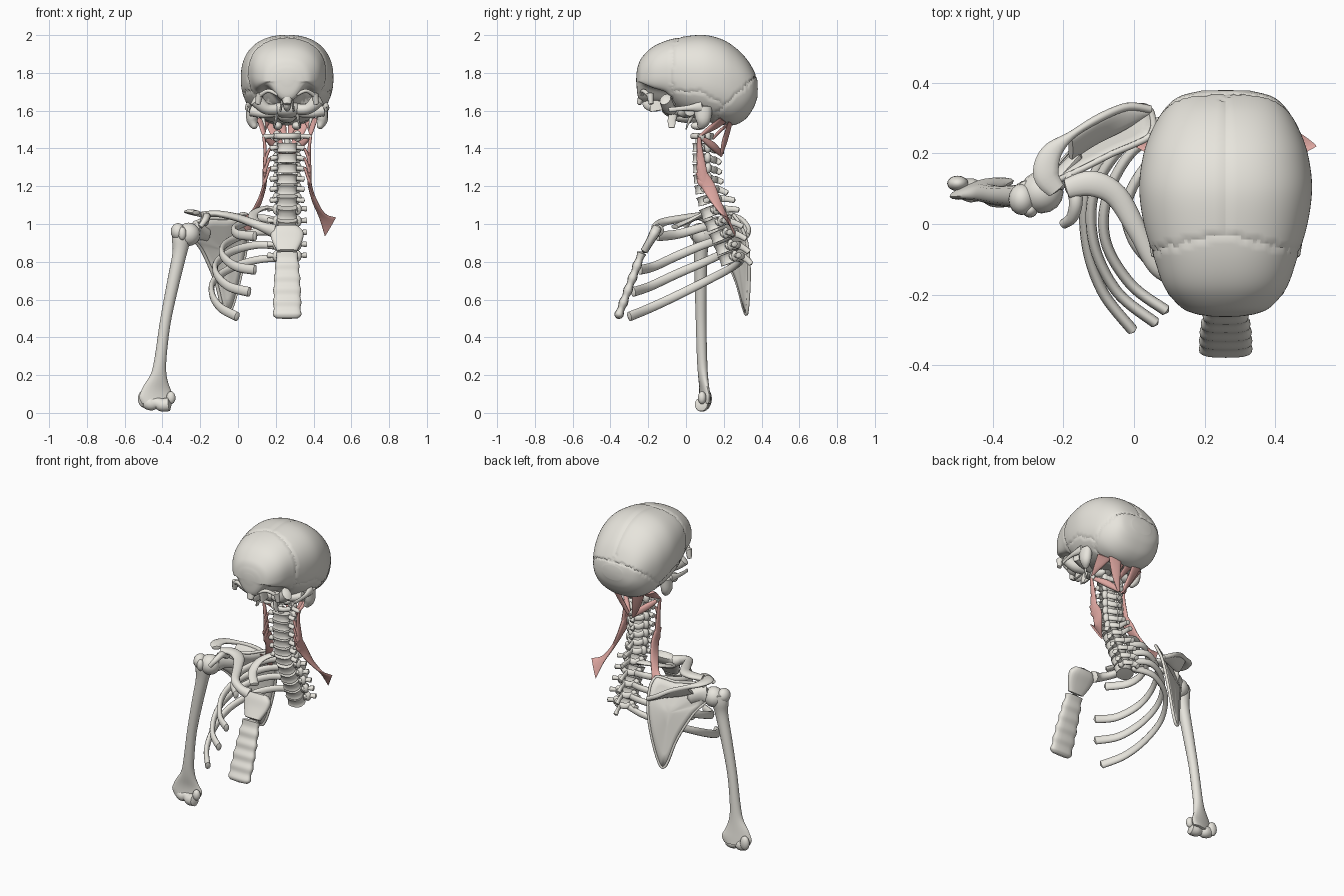
import bpy, bmesh, math, random
from mathutils import Vector, Matrix

random.seed(4)
CX = 0.26  # mid-line of the body
muscle = bpy.data.materials.new("muscle_red")
muscle.diffuse_color = (0.72, 0.38, 0.35, 1)
bone = bpy.data.materials.new("bone")
bone.diffuse_color = (0.80, 0.78, 0.72, 1)


def finish(bm, name, mat=bone, angle=50):
    bmesh.ops.recalc_face_normals(bm, faces=bm.faces)
    me = bpy.data.meshes.new(name)
    bm.to_mesh(me)
    bm.free()
    me.materials.append(mat)
    ob = bpy.data.objects.new(name, me)
    bpy.context.collection.objects.link(ob)
    bpy.ops.object.select_all(action='DESELECT')
    ob.select_set(True)
    bpy.context.view_layer.objects.active = ob
    bpy.ops.object.shade_smooth_by_angle(angle=math.radians(angle))
    return ob


def spline(rows, steps, closed=False):
    """Catmull-Rom through rows of numbers."""
    out, n = [], len(rows)
    for i in range(n if closed else n - 1):
        q = [rows[(i + k) % n] if closed else rows[min(max(i + k, 0), n - 1)] for k in (-1, 0, 1, 2)]
        for j in range(steps):
            t = j / steps
            out.append([0.5 * (2*b + (c-a)*t + (2*a-5*b+4*c-d)*t*t + (3*b-a-3*c+d)*t**3) for a, b, c, d in zip(*q)])
    if not closed:
        out.append(list(rows[-1]))
    return out


def ring(p, seg):
    for k in range(seg):
        c, s = math.cos(2*math.pi*k/seg), math.sin(2*math.pi*k/seg)
        yield math.copysign(abs(c)**(2/p), c), math.copysign(abs(s)**(2/p), s)


def skin(bm, rings, e0, e1):
    vs = [[bm.verts.new(v) for v in r] for r in rings]
    n = len(vs[0])
    for r, s in zip(vs, vs[1:]):
        for k in range(n):
            bm.faces.new((r[k], r[(k+1) % n], s[(k+1) % n], s[k]))
    for r, e in ((vs[0], e0), (vs[-1], e1)):
        if e is not None:
            tip = bm.verts.new(e)
            for k in range(n):
                bm.faces.new((r[k], r[(k+1) % n], tip))


def sweep(bm, pts, up=(0, 0, 1), steps=5, seg=12, p=2, cap=0.4, r=None):
    """Tube through rows (x, y, z, half width, half thickness)."""
    rows = spline([tuple(q) + (tuple(r) if r else ()) for q in pts], steps)
    P = [Vector(q[:3]) for q in rows]
    rings = []
    for i, q in enumerate(rows):
        t = (P[min(i+1, len(P)-1)] - P[max(i-1, 0)]).normalized()
        side = t.cross(Vector(up)).normalized()
        nrm = side.cross(t)
        a, b = max(q[3], .002), max(q[4], .002)
        rings.append([P[i] + side*a*u + nrm*b*v for u, v in ring(p, seg)])
    d0, d1 = (P[0]-P[1]).normalized(), (P[-1]-P[-2]).normalized()
    skin(bm, rings, P[0]+d0*cap*rows[0][4], P[-1]+d1*cap*rows[-1][4])


def ribbon(bm, rows, steps=6):
    """Flat band through rows (edge A xyz, edge B xyz, half thickness)."""
    rows = spline(rows, steps)
    A, B = [Vector(q[:3]) for q in rows], [Vector(q[3:6]) for q in rows]
    C = [(a+b)/2 for a, b in zip(A, B)]
    rings = []
    for i, q in enumerate(rows):
        t = C[min(i+1, len(C)-1)] - C[max(i-1, 0)]
        nrm = t.cross(A[i]-B[i]).normalized()
        rings.append([C[i] + (A[i]-B[i])/2*u + nrm*q[6]*v for u, v in ring(2.3, 14)])
    skin(bm, rings, C[0], C[-1])


def blob(bm, c, r):
    m = Matrix.Translation(c) @ Matrix.Diagonal((*r, 1))
    bmesh.ops.create_uvsphere(bm, u_segments=16, v_segments=10, radius=1, matrix=m)


# Cranium: lofted front to back, then parted into bones along jagged sutures
sections = [(-.262, .04, 1.73, 1.80), (-.255, .085, 1.675, 1.835), (-.235, .128, 1.65, 1.88), (-.18, .173, 1.645, 1.935),
            (-.10, .202, 1.63, 1.972), (0, .232, 1.575, 1.994), (.1, .245, 1.545, 2.0), (.19, .235, 1.525, 1.978),
            (.26, .212, 1.525, 1.935), (.32, .178, 1.56, 1.875), (.36, .135, 1.62, 1.81), (.378, .07, 1.67, 1.76)]
rings = []
for y, w, lo, hi in spline(sections, 9):
    row = []
    for u, v in ring(2.3, 120):
        x, z = w*u, (lo+hi)/2 + (hi-lo)/2*v
        if y < -.05 and v < 0:  # eye socket roofs
            z += .055*math.exp(-((abs(x)-.10)/.05)**2)*min(1, -v*1.6)*min(1, (-.05-y)/.06)
        row.append((CX+x, y, z))
    rings.append(row)
skull = bmesh.new()
skin(skull, rings, (CX, -.264, 1.76), (CX, .38, 1.715))


def bone_of(c):
    x, y, z = (k + random.uniform(-.006, .006) for k in c)
    if y > .17 and z < 1.62 + (y-.2)*.95:
        return "occipital_bone"
    if z < 1.70 - max(0, y-.08)*.6 and y > -.07:
        return "temporal_bone_left" if x > CX else "temporal_bone_right"
    if y < -.03 - abs(x-CX)*.22:
        return "frontal_bone"
    return "parietal_bone_left" if x > CX else "parietal_bone_right"


groups = [bone_of(f.calc_center_median()) for f in skull.faces]
for name in sorted(set(groups)):
    part = skull.copy()
    part.faces.ensure_lookup_table()
    bmesh.ops.delete(part, geom=[f for f, g in zip(list(part.faces), groups) if g != name], context='FACES')
    for v in part.verts:
        if v.is_boundary:
            v.co += (Vector((CX, .06, 1.76)) - v.co).normalized()*.004
    finish(part, name)
skull.free()

# Skull base
bm = bmesh.new()
blob(bm, (CX, -.05, 1.61), (.08, .08, .05))
blob(bm, (CX, .01, 1.57), (.05, .09, .035))
blob(bm, (CX, -.17, 1.635), (.022, .06, .04))
sweep(bm, [(CX, -.235, 1.67, .03, .02), (CX, -.25, 1.635, .02, .012)], up=(0, 1, 0))
for s in (-1, 1):
    X = lambda o: CX + s*o
    sweep(bm, [(X(.03), -.07, 1.61, .03, .03), (X(.11), -.09, 1.61, .035, .03), (X(.165), -.11, 1.66, .03, .04)])
    sweep(bm, [(X(.05), -.06, 1.61, .02, .012), (X(.06), -.075, 1.55, .022, .007), (X(.07), -.075, 1.51, .016, .005)], up=(1, 0, 0))
    sweep(bm, [(X(.025), -.16, 1.66, .03, .008), (X(.035), -.15, 1.60, .04, .006)], up=(1, 0, 0))
    sweep(bm, [(X(.145), -.19, 1.69, .02, .02), (X(.155), -.185, 1.635, .014, .012)], up=(0, 1, 0))
    sweep(bm, [(X(.05), -.235, 1.685, .012, .01), (X(.10), -.225, 1.705, .012, .01), (X(.145), -.195, 1.68, .012, .012)])
    sweep(bm, [(X(.2), .08, 1.62, .02, .03), (X(.212), .02, 1.615, .012, .016), (X(.212), -.04, 1.61, .007, .012), (X(.205), -.09, 1.605, .006, .012)])
    sweep(bm, [(X(.185), .09, 1.62, .05, .03), (X(.185), .09, 1.55, .04, .03), (X(.17), .075, 1.51, .016, .014)], up=(1, 0, 0))
    sweep(bm, [(X(.13), .03, 1.57, .012, .012), (X(.12), .01, 1.53, .006, .006), (X(.115), 0, 1.50, .003, .003)], up=(1, 0, 0))
    sweep(bm, [(X(.19), .02, 1.60, .03, .03), (X(.12), -.0, 1.585, .03, .025), (X(.05), -.03, 1.59, .02, .02)])
    blob(bm, (X(.05), .065, 1.52), (.025, .04, .022))
finish(bm, "skull_base")

# Vertebrae: seven of the neck, five of the chest
levels = [(.07, 1.465), (.07, 1.405), (.07, 1.35), (.072, 1.295), (.075, 1.24), (.082, 1.185), (.095, 1.125),
          (.118, 1.062), (.143, .998), (.17, .935), (.195, .873), (.217, .815)]
for i, (y, z) in enumerate(levels):
    y0, z0 = levels[max(i-1, 0)]
    y1, z1 = levels[min(i+1, 11)]
    ax = Vector((0, y1-y0, z1-z0)).normalized()
    bk = Vector((0, -ax.z, ax.y))           # towards the back
    chest = i >= 7
    O = Vector((CX, y, z))
    at = lambda o, b, d: tuple(O + Vector((o, 0, 0)) + bk*b + ax*d)
    bm = bmesh.new()
    if i:
        w, h = (.056, .023) if not chest else (.054, .027)
        d = .037 if not chest else .044
        sweep(bm, [at(0, 0, k*h) + (w*f, d*f) for k, f in ((-1, 1), (-.4, .9), (.4, .9), (1, 1))], up=bk, p=2.4, seg=18, cap=.05)
    else:  # ring shaped first vertebra
        sweep(bm, [at(-.06, 0, 0), at(-.03, -.03, 0), at(.03, -.03, 0), at(.06, 0, 0)], up=ax, r=(.014, .016))
    if i == 1:
        sweep(bm, [at(0, 0, 0) + (.02, .02), at(0, -.005, -.07) + (.014, .014)], up=bk)
    arch = .085 if i else .07
    drop = .012 if i else 0
    for s in (-1, 1):
        span = .125 if i == 0 else (.10 if chest else .088)
        sweep(bm, [at(s*.045, .02, 0), at(s*.05, .05, .0), at(s*.03, arch-.012, drop), at(0, arch, drop)], up=ax, r=(.011, .018))
        back = .065 if chest else .012
        sweep(bm, [at(s*.04, .03, 0) + (.016, .014), at(s*(span-.03), back*.8, 0) + (.014, .012),
                   at(s*span, back, .004) + (.017, .015)], up=ax)
        blob(bm, at(s*.055, .045, 0), (.022, .018, .03))
    if i:
        L = [0, .125, .11, .11, .115, .13, .155, .155, .14, .13, .12, .11][i]
        fall = .02 if i < 5 else (.035 if i < 8 else .06)
        sweep(bm, [at(0, arch-.01, .01) + (.010, .02), at(0, (arch+L)/2, .01+fall*.5) + (.009, .016),
                   at(0, L, .01+fall) + (.014, .015)], up=ax)
    finish(bm, ("neck_vertebra_%d" % (i+1)) if not chest else "chest_vertebra_%d" % (i-6))

# Right ribs
ribs = [[(.22, .17, 1.07), (.15, .18, 1.085), (.085, .11, 1.06), (.09, .02, 1.02), (.16, -.06, .985)],
        [(.22, .20, 1.01), (.13, .23, 1.03), (.04, .17, 1.01), (-.02, .06, .975), (.0, -.05, .945), (.09, -.15, .935)],
        [(.22, .225, .945), (.12, .265, .96), (.0, .21, .93), (-.075, .08, .885), (-.08, -.05, .83), (-.01, -.17, .775), (.09, -.245, .757)],
        [(.22, .25, .88), (.11, .285, .89), (-.02, .23, .86), (-.11, .10, .80), (-.115, -.05, .735), (-.05, -.19, .67), (.06, -.28, .64)],
        [(.22, .27, .82), (.1, .295, .81), (-.04, .235, .765), (-.13, .1, .695), (-.135, -.05, .62), (-.09, -.19, .555), (-.005, -.3, .51)]]
for i, path in enumerate(ribs):
    bm = bmesh.new()
    n = len(path) - 1
    sweep(bm, [q + ((.014 + .002*k/n, .019 + .007*k/n) if i else (.026, .012)) for k, q in enumerate(path)], steps=8)
    blob(bm, path[0], (.02, .018, .018))
    finish(bm, "rib_%d" % (i+1))

# Breastbone
bm = bmesh.new()
sweep(bm, [(CX, -.15, .985, .06, .024), (CX, -.165, .955, .087, .027), (CX, -.19, .91, .08, .022), (CX, -.222, .855, .052, .02)],
      up=(0, 1, 0), p=3, seg=20)
finish(bm, "breastbone_top")
bm = bmesh.new()
rows = []
for k in range(11):
    t = k/10
    notch = .003*math.cos(k*math.pi)
    w = .056 + .017*math.sin(min(1, t*1.2)*math.pi/2) + notch
    rows.append((CX, -.235 - .12*t, .845 - .325*t, w, .022 + notch))
rows.append((CX, -.36, .503, .06, .016))
sweep(bm, rows, up=(0, 1, 0), p=3, seg=20, steps=4)
finish(bm, "breastbone_body")

# Collarbone
bm = bmesh.new()
sweep(bm, [(.185, -.15, .965, .034, .036), (.13, -.155, .985, .026, .026), (.065, -.12, 1.01, .026, .022), (.01, -.02, 1.03, .028, .02),
           (-.05, .08, 1.045, .033, .019), (-.12, .115, 1.055, .036, .017), (-.19, .10, 1.05, .028, .016)], seg=16)
finish(bm, "collarbone")

# Shoulder blade: dished plate, thick rim, ridge, hook and socket
rim = [(.045, .25, 1.05), (.05, .315, .93), (.02, .335, .75), (-.035, .325, .55), (-.075, .31, .54), (-.12, .265, .70),
       (-.19, .19, .86), (-.24, .13, .93), (-.23, .12, 1.0), (-.16, .15, 1.03), (-.06, .2, 1.03)]
loop = [Vector(q) for q in spline(rim, 5, closed=True)]
mid = Vector((-.07, .275, .86))
bm = bmesh.new()
skin(bm, [[mid.lerp(v, f) for v in loop] for f in (1, .75, .5, .25)], None, mid)
ob = finish(bm, "shoulder_blade_plate")
mod = ob.modifiers.new("thickness", 'SOLIDIFY')
mod.thickness, mod.offset = .012, 0
bm = bmesh.new()
sweep(bm, [tuple(v) for v in loop[::2]] + [tuple(loop[0])], up=(.4, -.8, .2), r=(.009, .009), steps=2, seg=8)
ridge = [(.045, .325, .94), (-.02, .332, .975), (-.1, .30, 1.02), (-.18, .25, 1.045)]
base = [(.04, .31, .93), (-.03, .265, .95), (-.11, .225, .96), (-.18, .18, .98)]
ribbon(bm, [a + b + (.012,) for a, b in zip(ridge, base)])
sweep(bm, [q + (.012, .014) for q in ridge] + [(-.235, .20, 1.06, .03, .014), (-.25, .14, 1.065, .036, .013), (-.22, .095, 1.06, .026, .012)])
sweep(bm, [(-.18, .14, 1.01, .024, .024), (-.165, .07, 1.04, .02, .02), (-.175, .02, 1.02, .017, .016), (-.2, .0, .985, .014, .013)])
sweep(bm, [(-.16, .19, .95, .02, .04), (-.2, .145, .96, .024, .045), (-.225, .12, .96, .034, .06)])
finish(bm, "shoulder_blade_ridge")

# Upper arm bone
bm = bmesh.new()
sweep(bm, [(-.295, .08, .97, .045, .045), (-.30, .08, .92, .05, .045), (-.31, .078, .84, .038, .036), (-.345, .078, .68, .033, .032),
           (-.385, .08, .48, .029, .028), (-.41, .085, .29, .032, .027), (-.42, .09, .2, .044, .025), (-.43, .097, .13, .076, .021),
           (-.432, .1, .085, .094, .022), (-.432, .1, .05, .08, .026)], up=(-.25, 1, 0), seg=18)
blob(bm, (-.262, .09, .945), (.062, .06, .062))
blob(bm, (-.318, .07, .96), (.038, .045, .045))
blob(bm, (-.295, .04, .95), (.022, .022, .035))
sweep(bm, [(-.49, .10, .06, .028, .034), (-.46, .095, .048, .034, .036), (-.43, .09, .052, .026, .03), (-.40, .085, .042, .036, .036),
           (-.365, .08, .045, .034, .036)], seg=14)
blob(bm, (-.5, .115, .075), (.03, .022, .045))
blob(bm, (-.355, .085, .08), (.024, .022, .034))
finish(bm, "upper_arm_bone")

# Neck muscles, mirrored about the mid-line: bands given by their two edges
slips = [(.125, .07, 1.46), (.092, .065, 1.40), (.092, .068, 1.35), (.092, .07, 1.30)]
belly = [(.118, .05, 1.27, .118, .10, 1.29, .011), (.124, .085, 1.19, .118, .15, 1.215, .011), (.155, .13, 1.12, .138, .185, 1.12, .011),
         (.20, .185, 1.055, .168, .22, 1.04, .009), (.258, .22, 1.035, .2, .262, .935, .006)]
nape = {"long_straight": [(.005, .185, 1.36, .02, .185, 1.36, .007), (.025, .215, 1.44, .07, .195, 1.44, .011), (.045, .245, 1.54, .12, .225, 1.54, .007)],
        "short_straight": [(.003, .14, 1.45, .014, .14, 1.45, .006), (.004, .18, 1.49, .035, .175, 1.49, .008), (.005, .235, 1.535, .06, .225, 1.535, .007)],
        "lower_slanted": [(.01, .19, 1.385, .01, .185, 1.355, .009), (.06, .145, 1.435, .07, .135, 1.395, .015), (.118, .08, 1.468, .122, .075, 1.45, .008)],
        "upper_slanted": [(.118, .075, 1.47, .128, .07, 1.465, .007), (.11, .15, 1.50, .145, .12, 1.515, .011), (.09, .215, 1.54, .165, .18, 1.56, .008)]}
for s, side in ((-1, "right"), (1, "left")):
    M = lambda q: (CX + s*q[0],) + tuple(q[1:3]) + (CX + s*q[3],) + tuple(q[4:])
    bm = bmesh.new()
    for x, y, z in slips:
        sweep(bm, [(CX+s*x, y, z, .01, .007), (CX+s*.117, .073, z-.07, .016, .009), (CX+s*.12, .1, 1.21, .026, .01)], up=(1, 0, 0))
    ribbon(bm, [M(q) for q in belly])
    finish(bm, "shoulder_lifter_muscle_" + side, muscle)
    for name, rows in nape.items():
        bm = bmesh.new()
        ribbon(bm, [M(q) for q in rows])
        finish(bm, name + "_nape_muscle_" + side, muscle)
